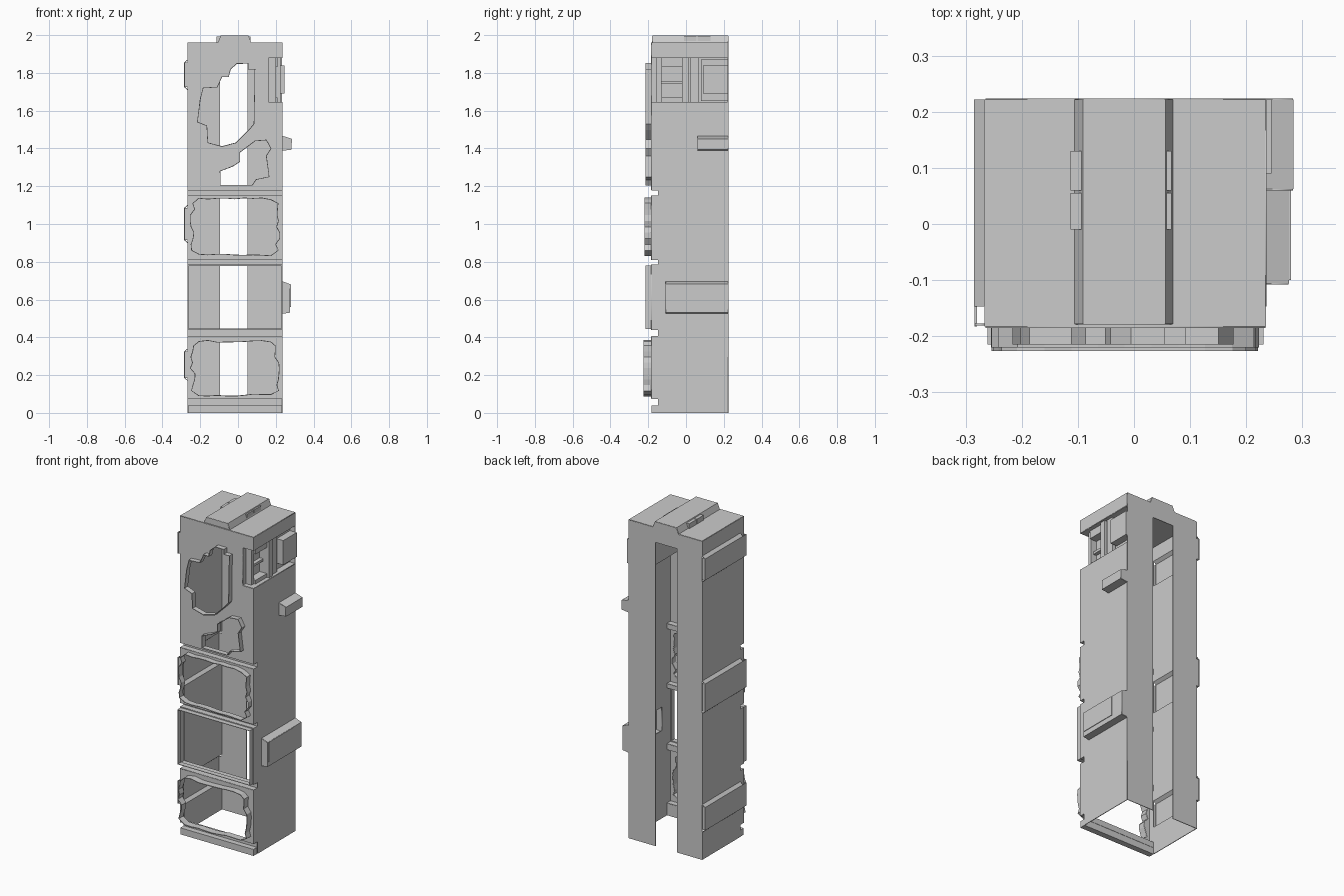
import bpy, random
from mathutils import Matrix

if "Cube" in bpy.data.objects:
    bpy.data.objects.remove(bpy.data.objects["Cube"])

random.seed(4)
T = 0.004                                   # sheet thickness
XL, XR, YF, YG, YB = -0.265, 0.234, -0.183, -0.147, 0.222
FRONT = Matrix(((1, 0, 0, 0), (0, 0, -1, 0), (0, 1, 0, 0), (0, 0, 0, 1)))
SIDE = Matrix(((0, 0, 1, 0), (1, 0, 0, 0), (0, 1, 0, 0), (0, 0, 0, 1)))


def link(name, mesh):
    ob = bpy.data.objects.new(name, mesh)
    bpy.context.collection.objects.link(ob)
    return ob


def box(name, x0, x1, y0, y1, z0, z1):
    v = [(x, y, z) for x in (x0, x1) for y in (y0, y1) for z in (z0, z1)]
    f = [(0, 1, 3, 2), (4, 6, 7, 5), (0, 4, 5, 1), (2, 3, 7, 6), (0, 2, 6, 4), (1, 5, 7, 3)]
    me = bpy.data.meshes.new(name)
    me.from_pydata(v, [], f)
    return link(name, me)


def plate(name, outline, holes, matrix, at):
    """Thin flat sheet with holes, from a filled 2D curve."""
    cu = bpy.data.curves.new(name, 'CURVE')
    cu.dimensions, cu.fill_mode, cu.extrude = '2D', 'BOTH', T / 2
    for loop in [outline] + holes:
        sp = cu.splines.new('POLY')
        sp.points.add(len(loop) - 1)
        for p, (u, v) in zip(sp.points, loop):
            p.co = (u, v, 0, 1)
        sp.use_cyclic_u = True
    tmp = link(name + "_curve", cu)
    dg = bpy.context.evaluated_depsgraph_get()
    me = bpy.data.meshes.new_from_object(tmp.evaluated_get(dg))
    bpy.data.objects.remove(tmp)
    me.transform(matrix)
    ob = link(name, me)
    ob.location = (0, at, 0) if matrix is FRONT else (at, 0, 0)
    return ob


def ribbon(name, pts, y0, y1, closed=True):
    """Thin wall following an x/z outline, extruded along y."""
    n = len(pts)
    v = [(x, y, z) for y in (y0, y1) for x, z in pts]
    f = [(i, (i + 1) % n, n + (i + 1) % n, n + i) for i in range(n if closed else n - 1)]
    me = bpy.data.meshes.new(name)
    me.from_pydata(v, [], f)
    ob = link(name, me)
    m = ob.modifiers.new("thickness", 'SOLIDIFY')
    m.thickness, m.offset = T, 0
    return ob


def rect(u0, u1, v0, v1):
    return [(u0, v0), (u1, v0), (u1, v1), (u0, v1)]


def ragged(x0, x1, z0, z1, j):
    """Rectangle with a broken, uneven edge."""
    r = lambda: random.uniform(0, j)
    c = rect(x0, x1, z0, z1)
    pts = []
    for k, (nx, nz) in enumerate(((0, 1), (-1, 0), (0, -1), (1, 0))):
        a, b = c[k], c[(k + 1) % 4]
        for i in range(1, 10):
            t, d = i / 10, r() * (1 if k % 2 else 0.4)
            pts.append((a[0] + (b[0] - a[0]) * t + nx * d, a[1] + (b[1] - a[1]) * t + nz * d))
    return pts


# front sections: cheeks, face plate and the raised rim round each opening
bays = [(0.075, 0.405, ragged(XL + .01, XR - .012, 0.088, 0.385, .03), -0.226),
        (0.44, 0.785, rect(XL + .005, XR - .005, 0.445, 0.78), -0.215),
        (0.81, 1.15, ragged(XL + .01, XR - .012, 0.83, 1.14, .028), -0.22)]
for i, (z0, z1, hole, y) in enumerate(bays):
    out = rect(XL, XR, z0, z1)
    ribbon(f"bay_cheeks_{i}", out, YF, YG)
    plate(f"bay_face_{i}", out, [hole], FRONT, YF)
    ribbon(f"bay_rim_{i}", hole, y, YF)
box("bottom_sill", XL, XR, YF, YG, 0, 0.04)

# upper front with corner notch and two broken openings
upper = [(XL, 1.18), (XR, 1.18), (XR, 1.645), (.16, 1.645), (.16, 1.88), (XR, 1.88), (XR, 1.96), (XL, 1.96)]
big = [(-.04, 1.82), (-.005, 1.85), (.053, 1.85), (.053, 1.82), (.09, 1.82), (.085, 1.53), (.06, 1.5),
       (-.01, 1.43), (-.085, 1.41), (-.16, 1.43), (-.165, 1.52), (-.215, 1.54), (-.2, 1.66),
       (-.185, 1.72), (-.11, 1.725), (-.085, 1.78), (-.05, 1.78)]
small = [(-.095, 1.205), (-.095, 1.28), (-.03, 1.305), (.01, 1.33), (.01, 1.38), (.09, 1.44),
         (.15, 1.445), (.175, 1.4), (.15, 1.36), (.165, 1.25), (.095, 1.235), (.075, 1.205)]
plate("upper_face", upper, [big, small], FRONT, YF)
ribbon("upper_cheeks", upper, YF, YG)
for n, h in (("big_rim", big), ("small_rim", small)):
    ribbon(n, h, -0.215, YF)

# recessed rails in the grooves between sections
for i, (z0, z1) in enumerate(((.04, .075), (.405, .44), (.785, .81), (1.15, 1.18))):
    plate(f"groove_rail_{i}", rect(XL, XR, z0, z1), [], FRONT, YG)

# left wall with three outward bands
wall = [(XL, 0)]
for z0, z1 in ((.17, .34), (.9, 1.1), (1.71, 1.87)):
    wall += [(XL, z0), (-.283, z0 + .015), (-.283, z1 - .015), (XL, z1)]
wall.append((XL, 1.96))
ribbon("left_wall", wall, YG, YB, closed=False)
for i, (z0, z1) in enumerate(((.17, .34), (.9, 1.1), (1.71, 1.87))):
    for y in (YF + T, YB - T):
        plate(f"band_end_{i}", rect(-.283, XL, z0 + .015, z1 - .015), [], FRONT, y)
    box(f"band_front_{i}", -.284, -.28, YF, YG, z0 + .015, z1 - .015)

# right wall and its boxes
plate("right_wall", rect(YG, YB, 0, 1.645),
      [rect(-.1, .21, .54, .685), rect(.07, .21, 1.4, 1.455)], SIDE, XR)
plate("right_wall_top", rect(YG, YB, 1.88, 1.96), [], SIDE, XR)
for n, y0, z0, z1, x in (("side_box_low", -.106, .527, .695, .275), ("side_box_mid", .062, 1.39, 1.465, .283)):
    ribbon(n, [(XR, z0), (x, z0 + .005), (x, z1 - .015), (XR, z1)], y0, YB, closed=False)
    for y in (y0, YB):
        plate(n + "_end", [(XR, z0), (x, z0 + .005), (x, z1 - .015), (XR, z1)], [], FRONT, y)
box("side_box_low_panel", .273, .28, -.1, .14, .56, .68)

# recessed window bay near the top of the right side
plate("recess_wall", rect(YF, YB, 1.645, 1.88), [], SIDE, .16)
for z in (1.645, 1.88):
    box("recess_ledge", .16, XR, YF, YB, z - .002, z + .002)
for i, (y0, y1, z0, z1, x) in enumerate(((-.155, -.13, 1.645, 1.88, .2), (-.13, -.02, 1.645, 1.67, .21),
                                         (-.13, -.02, 1.83, 1.88, .21), (-.13, -.02, 1.74, 1.755, .185),
                                         (-.02, .015, 1.645, 1.88, .225), (.025, .07, 1.645, 1.88, .215))):
    box(f"window_frame_{i}", .16, x, y0, y1, z0, z1)
box("recess_box", .19, .245, .09, YB, 1.69, 1.84)
box("recess_box_mount", .16, .2, .08, YB, 1.65, 1.87)

# back: two panels joined above the tall slot
plate("back_panel", [(XL, 0), (-.095, 0), (-.095, 1.87), (.05, 1.87), (.05, 0), (XR, 0), (XR, 1.96), (XL, 1.96)],
      [], FRONT, YB)

# roof with raised centre strip and collars
box("roof", XL, XR, YF, YB, 1.956, 1.962)
ribbon("roof_strip", [(-.105, 1.96), (-.09, 1.996), (.055, 1.996), (.068, 1.96)], YF + .005, YB, closed=False)
for y in (YF + .006, YB):
    plate("roof_strip_end", [(-.105, 1.96), (-.09, 1.996), (.055, 1.996), (.068, 1.96)], [], FRONT, y)
for y0, y1 in ((-.01, .055), (.06, .13)):
    for x0, x1 in ((-.113, -.09), (.05, .067)):
        box("roof_collar", x0, x1, y0, y1, 1.96, 1.992)
